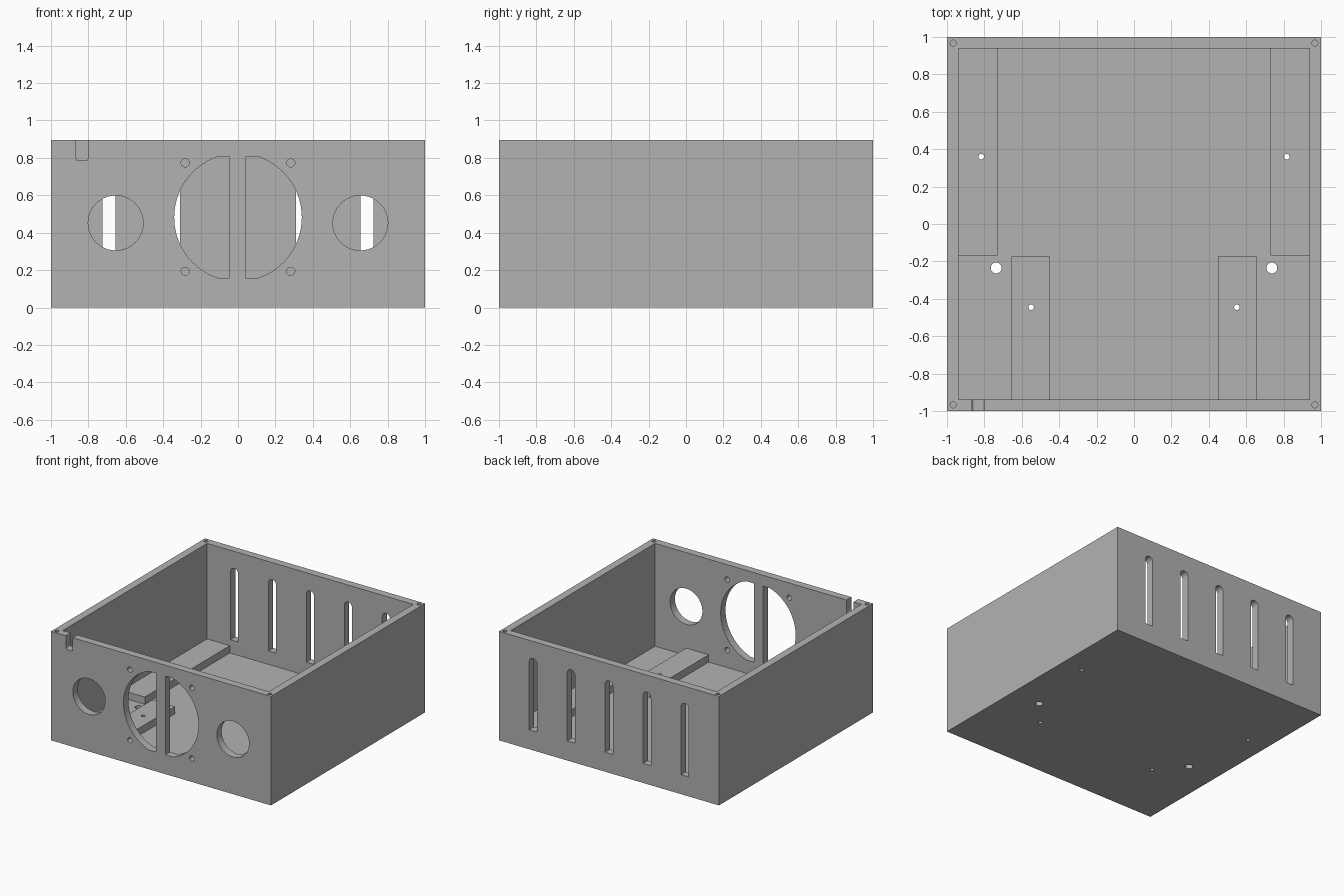
import bpy, bmesh
from math import sin, cos, pi, acos, asin
from mathutils import Vector

cube = bpy.data.objects.get("Cube")
if cube:
    bpy.data.objects.remove(cube, do_unlink=True)

HEIGHT, FLOOR, MOUNT_TOP = 0.895, 0.05, 0.11
INNER = 0.937

grey = bpy.data.materials.new("plain grey")
grey.use_nodes = True
grey.diffuse_color = (0.448, 0.448, 0.448, 1)
grey.node_tree.nodes["Principled BSDF"].inputs["Base Color"].default_value = grey.diffuse_color


def rect(x0, x1, y0, y1):
    return [(x0, y0), (x1, y0), (x1, y1), (x0, y1)]


def arc(cx, cy, r, a0=0, a1=2 * pi, n=48):
    return [(cx + r * cos(a0 + (a1 - a0) * i / n), cy + r * sin(a0 + (a1 - a0) * i / n))
            for i in range(n + 1)]


def circle(cx, cy, r, n=40):
    return arc(cx, cy, r, n=n)[:-1]


def prism(name, outlines, axis, lo, hi):
    """Extrude flat outlines along z (plan) or y (elevation) into one object."""
    bm = bmesh.new()
    for pts in outlines:
        place = (lambda p, d: (p[0], p[1], d)) if axis == "z" else (lambda p, d: (p[0], d, p[1]))
        face = bm.faces.new([bm.verts.new(place(p, lo)) for p in pts])
        moved = bmesh.ops.extrude_face_region(bm, geom=[face])["geom"]
        shift = Vector(place((0, 0), hi - lo))
        bmesh.ops.translate(bm, vec=shift, verts=[v for v in moved if isinstance(v, bmesh.types.BMVert)])
    bmesh.ops.recalc_face_normals(bm, faces=bm.faces)
    mesh = bpy.data.meshes.new(name)
    bm.to_mesh(mesh)
    bm.free()
    mesh.materials.append(grey)
    obj = bpy.data.objects.new(name, mesh)
    bpy.context.collection.objects.link(obj)
    return obj


def activate(obj):
    bpy.ops.object.select_all(action="DESELECT")
    obj.select_set(True)
    bpy.context.view_layer.objects.active = obj


def cut(target, outlines, axis, lo, hi):
    cutter = prism("cutter", outlines, axis, lo, hi)
    cutter.hide_render = True
    activate(target)
    mod = target.modifiers.new("cut", "BOOLEAN")
    mod.operation, mod.solver, mod.object = "DIFFERENCE", "EXACT", cutter
    bpy.ops.object.modifier_apply(modifier=mod.name)
    bpy.data.objects.remove(cutter, do_unlink=True)


def fan_half(edge, side):
    """Half of the round fan opening, trimmed at top and bottom, beside the centre bar."""
    r, trim, cz = 0.341, 0.3235, 0.482
    a = asin(trim / r)
    pts = [(edge, cz - trim)] + [(side * x, z) for x, z in arc(0, cz, r, -a, a)] + [(edge, cz + trim)]
    return pts


# Open-topped case
case = prism("case", [rect(-1, 1, -1, 1)], "z", 0, HEIGHT)
cut(case, [rect(-INNER, INNER, -INNER, INNER)], "z", FLOOR, HEIGHT + 0.1)

# Front wall: fan opening, fan screw holes, side ports, cable notch
front = [fan_half(-0.045, -1), fan_half(0.04, 1)]
for s in (-1, 1):
    front.append(circle(s * 0.654, 0.452, 0.147))
    front += [circle(s * 0.282, z, 0.022, 24) for z in (0.193, 0.773)]
notch_r = 0.012
front.append(arc(-0.865 + notch_r, 0.785 + notch_r, notch_r, pi, 1.5 * pi, 6)
             + arc(-0.803 - notch_r, 0.785 + notch_r, notch_r, 1.5 * pi, 2 * pi, 6)
             + [(-0.803, 1), (-0.865, 1)])
cut(case, front, "y", -1.1, -0.9)

# Back wall: round-topped vent slots
slots = []
for i in range(-2, 3):
    x, w = i * 0.345, 0.035
    slots.append([(x - w, 0.16), (x + w, 0.16)] + arc(x, 0.72, w, 0, pi, 16))
cut(case, slots, "y", 0.9, 1.1)

# Lid screw holes in the corners of the rim
cut(case, [circle(sx * 0.967, sy * 0.967, 0.016, 20) for sx in (-1, 1) for sy in (-1, 1)],
    "z", HEIGHT - 0.12, HEIGHT + 0.1)

# Floor holes, and mounting pads with matching screw holes
small = [circle(s * x, y, 0.015, 20) for s in (-1, 1) for x, y in ((0.817, 0.36), (0.55, -0.445))]
large = [circle(s * 0.737, -0.235, 0.029, 28) for s in (-1, 1)]
cut(case, small + large, "z", -0.1, FLOOR + 0.1)

parts = [case]
for label, s in (("right", -1), ("left", 1)):
    for place, x0, x1, y0, y1 in (("rear", 0.73, INNER, -0.168, INNER),
                                  ("front", 0.45, 0.655, -INNER, -0.175)):
        xs = sorted((s * x0, s * x1))
        pad = prism(f"{label}_{place}_mounting_pad", [rect(*xs, y0, y1)], "z", FLOOR, MOUNT_TOP)
        hole = circle(s * 0.817, 0.36, 0.015, 20) if place == "rear" else circle(s * 0.55, -0.445, 0.015, 20)
        cut(pad, [hole], "z", 0, MOUNT_TOP + 0.1)
        parts.append(pad)

# Smooth the round holes, keep the box edges sharp
for part in parts:
    activate(part)
    bpy.ops.object.shade_smooth_by_angle(angle=pi / 6)
